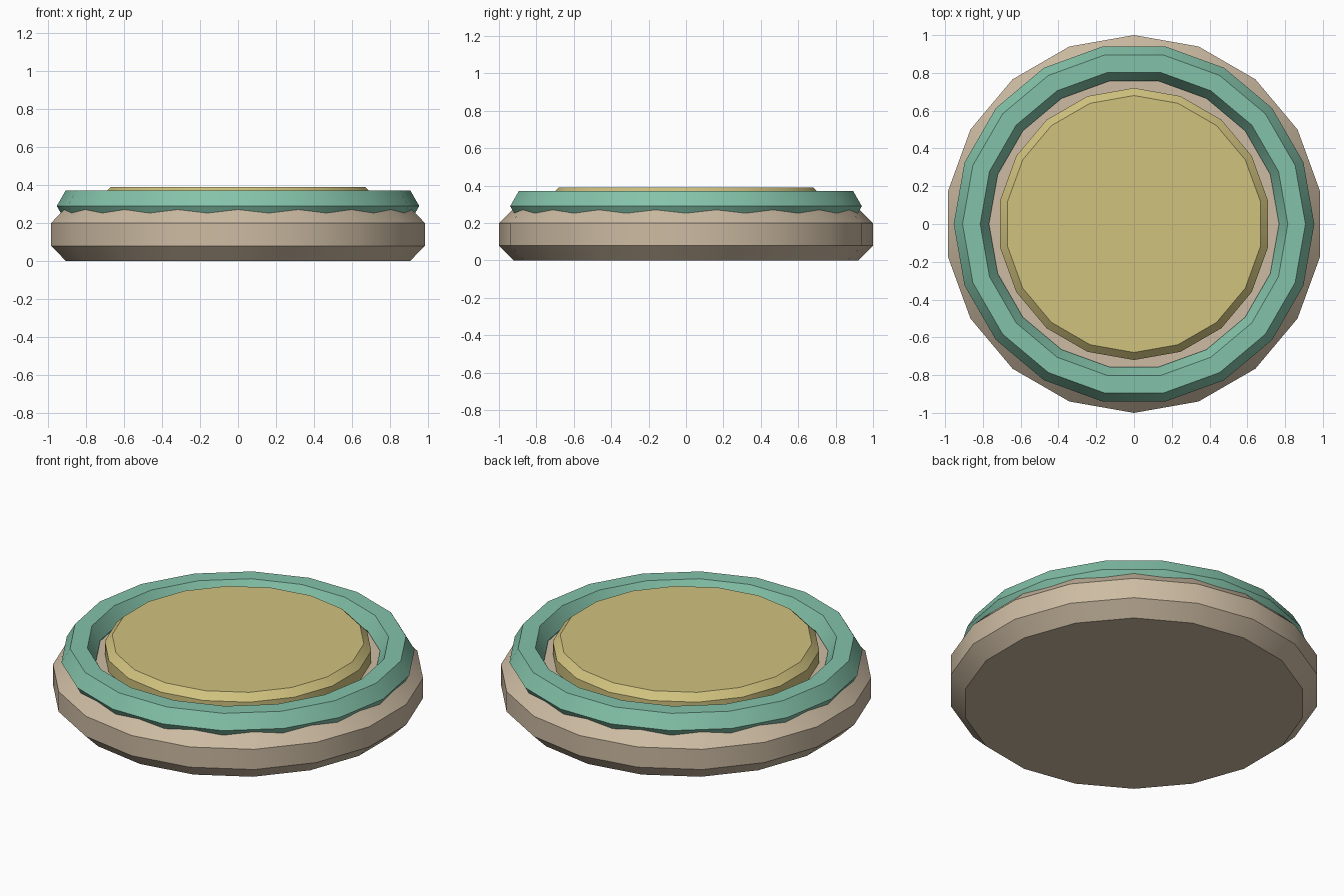
import bpy, bmesh, math
from mathutils import Matrix

cube = bpy.data.objects.get("Cube")
if cube:
    bpy.data.objects.remove(cube)

SIDES = 18


def material(name, rgb):
    mat = bpy.data.materials.new(name)
    mat.use_nodes = True
    color = (*rgb, 1)
    mat.diffuse_color = color
    mat.node_tree.nodes["Principled BSDF"].inputs["Base Color"].default_value = color
    return mat


def lathe(name, profile, mat, start, closed=False):
    """Revolve (radius, z) points; open profiles get a cap at both ends."""
    bm = bmesh.new()
    rings = []
    for radius, z in profile:
        angles = [start + math.tau * i / SIDES for i in range(SIDES)]
        rings.append([bm.verts.new((radius * math.cos(a), radius * math.sin(a), z))
                      for a in angles])
    pairs = list(zip(rings, rings[1:]))
    if closed:
        pairs.append((rings[-1], rings[0]))
    else:
        bm.faces.new(rings[0][::-1])
        bm.faces.new(rings[-1])
    for low, high in pairs:
        for i in range(SIDES):
            j = (i + 1) % SIDES
            bm.faces.new((low[i], low[j], high[j], high[i]))
    bmesh.ops.recalc_face_normals(bm, faces=bm.faces)
    mesh = bpy.data.meshes.new(name)
    bm.to_mesh(mesh)
    bm.free()
    mesh.materials.append(mat)
    obj = bpy.data.objects.new(name, mesh)
    bpy.context.collection.objects.link(obj)
    bpy.ops.object.select_all(action="DESELECT")
    obj.select_set(True)
    bpy.context.view_layer.objects.active = obj
    bpy.ops.object.shade_smooth_by_angle(angle=math.radians(30))
    return obj


beige = material("warm beige", (0.61, 0.50, 0.366))
green = material("sea green", (0.23, 0.545, 0.40))
gold = material("pale gold", (0.635, 0.54, 0.21))

# Chamfered base, with a corner pointing to the front
lathe("base", [(0.92, 0), (1, 0.08), (1, 0.2), (0.92, 0.28)], beige, math.pi / 2)

# Hexagonal-section ring half sunk into the base, turned by half a side
MAJOR, MINOR, HEIGHT = 0.861, 0.0935, 0.29
section = [(MAJOR + MINOR * math.cos(k * math.pi / 3),
            HEIGHT + MINOR * math.sin(k * math.pi / 3)) for k in range(6)]
lathe("rim_ring", section, green, 0, closed=True)

# Raised centre disc with a chamfered top edge
lathe("centre_disc", [(0.72, 0.26), (0.72, 0.35), (0.68, 0.39)], gold, math.pi / 2)
